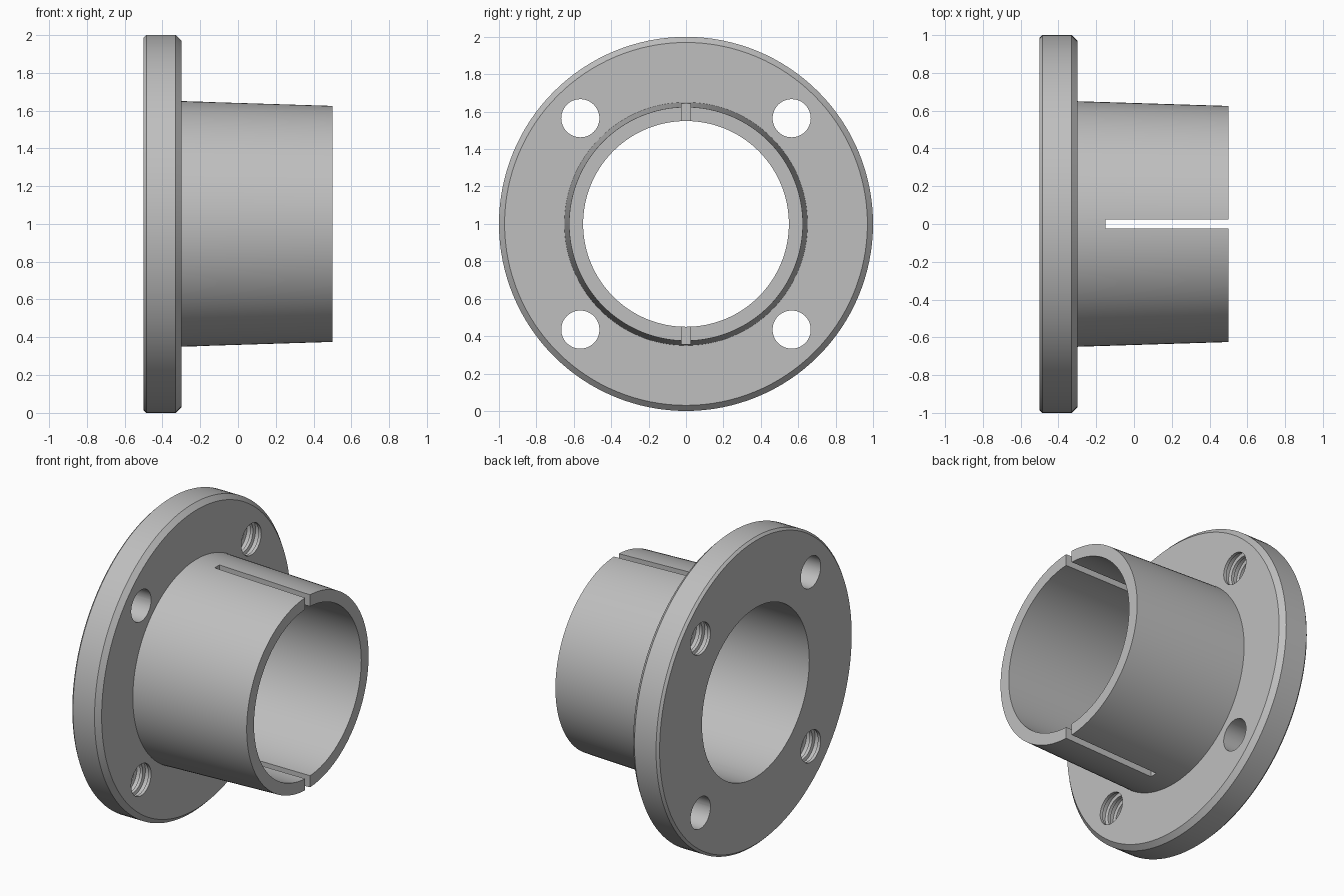
import bpy, bmesh, math
from mathutils import Matrix, Vector

if "Cube" in bpy.data.objects:
    bpy.data.objects.remove(bpy.data.objects["Cube"], do_unlink=True)

grey = bpy.data.materials.new("machined grey")
grey.use_nodes = True
COLOUR = (0.52, 0.52, 0.52, 1)
grey.diffuse_color = COLOUR
grey.node_tree.nodes["Principled BSDF"].inputs["Base Color"].default_value = COLOUR


def lathe(name, profile, steps, y=0, z=1):
    """Revolve a closed (x, radius) outline about an axis along x."""
    bm = bmesh.new()
    rings = []
    for i in range(steps):
        a = 2 * math.pi * i / steps
        rings.append([bm.verts.new((x, y + r * math.cos(a), z + r * math.sin(a)))
                      for x, r in profile])
    n = len(profile)
    for i, ring in enumerate(rings):
        nxt = rings[(i + 1) % steps]
        for j in range(n):
            k = (j + 1) % n
            bm.faces.new((ring[j], ring[k], nxt[k], nxt[j]))
    bmesh.ops.remove_doubles(bm, verts=bm.verts, dist=1e-6)
    bmesh.ops.dissolve_degenerate(bm, edges=bm.edges, dist=1e-6)
    bmesh.ops.recalc_face_normals(bm, faces=bm.faces)
    return make_object(name, bm)


def box(name, centre, size):
    bm = bmesh.new()
    bmesh.ops.create_cube(bm, size=1, matrix=Matrix.Translation(centre)
                          @ Matrix.Diagonal((*size, 1)))
    return make_object(name, bm)


def make_object(name, bm):
    mesh = bpy.data.meshes.new(name)
    bm.to_mesh(mesh)
    bm.free()
    mesh.materials.append(grey)
    obj = bpy.data.objects.new(name, mesh)
    bpy.context.collection.objects.link(obj)
    return obj


# Chamfered flange and tapered sleeve around one straight bore
bushing = lathe("flanged_bushing", [
    (-0.5, 0.55), (-0.5, 0.985), (-0.485, 1.0), (-0.33, 1.0), (-0.3, 0.97),
    (-0.3, 0.65), (0.5, 0.625), (0.5, 0.55)], 128)

cutters = []

# Four bolt holes: one diagonal pair plain, the other grooved like a thread
plain = [(-0.6, 0), (-0.6, 0.102), (-0.2, 0.102), (-0.2, 0)]
grooved = [(-0.6, 0), (-0.6, 0.102)]
for x in (-0.46, -0.4, -0.34):
    grooved += [(x - 0.02, 0.102), (x - 0.015, 0.122),
                (x + 0.015, 0.122), (x + 0.02, 0.102)]
grooved += plain[2:]
for sy in (-1, 1):
    for sz in (-1, 1):
        cutters.append(lathe("hole_cutter", grooved if sy == sz else plain, 48,
                             0.565 * sy, 1 + 0.565 * sz))

# Slots along the top and bottom of the sleeve
for side in (-1, 1):
    cutters.append(box("slot_cutter", Vector((0.225, 0, 1 + 0.6 * side)),
                       (0.75, 0.05, 0.3)))

bpy.context.view_layer.objects.active = bushing
bushing.select_set(True)
for cutter in cutters:
    cut = bushing.modifiers.new("cut", "BOOLEAN")
    cut.operation = "DIFFERENCE"
    cut.solver = "EXACT"
    cut.object = cutter
    bpy.ops.object.modifier_apply(modifier=cut.name)
    bpy.data.objects.remove(cutter, do_unlink=True)

bpy.ops.object.select_all(action="DESELECT")
bushing.select_set(True)
bpy.ops.object.shade_smooth_by_angle(angle=math.radians(30))
